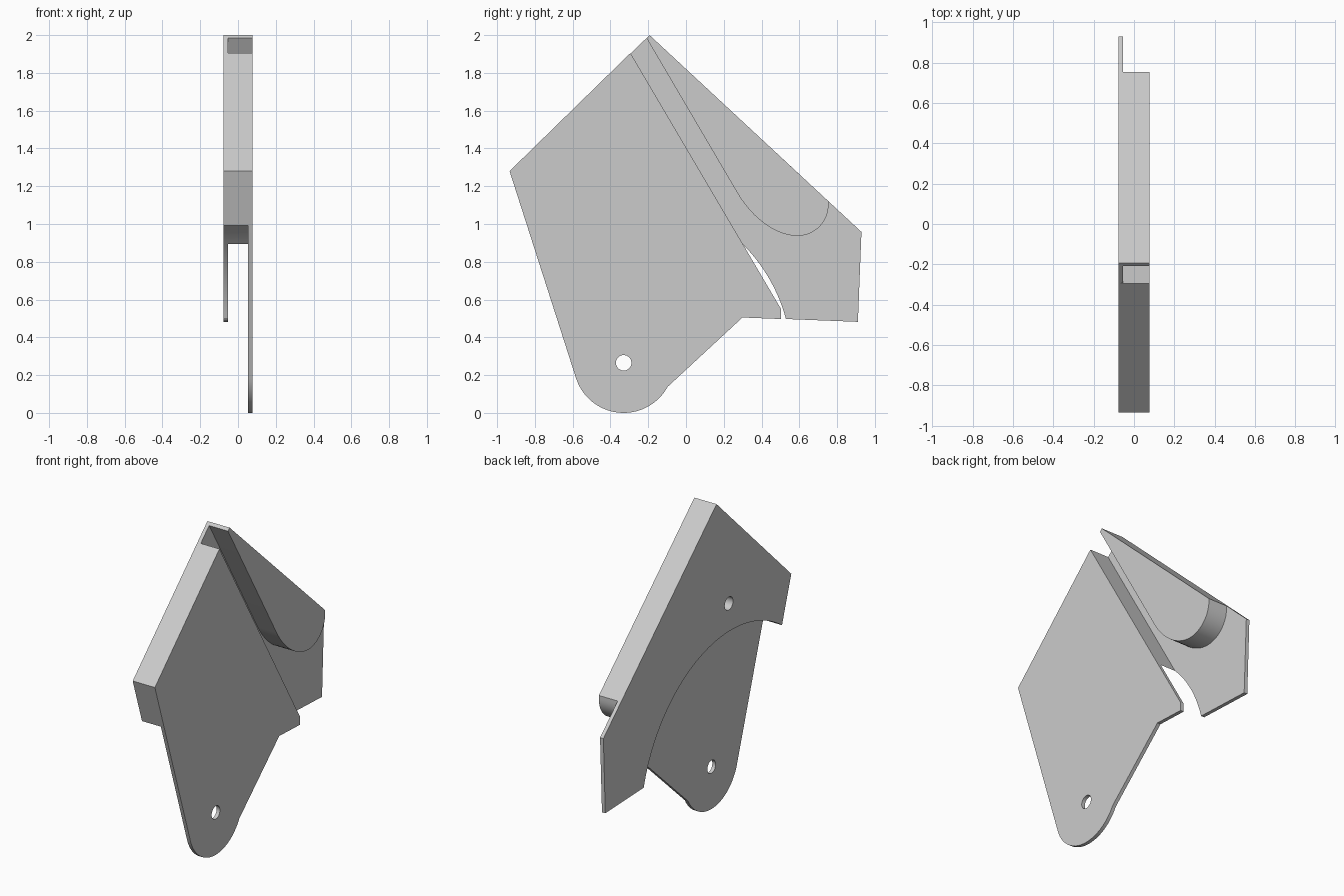
import bpy, bmesh
from math import sin, cos, radians
from mathutils import Vector
from mathutils.geometry import interpolate_bezier

old = bpy.data.objects.get("Cube")
if old:
    bpy.data.objects.remove(old, do_unlink=True)

grey = bpy.data.materials.new("plain grey")
grey.use_nodes = True
grey.diffuse_color = (0.6, 0.6, 0.6, 1)
grey.node_tree.nodes["Principled BSDF"].inputs["Base Color"].default_value = (0.6, 0.6, 0.6, 1)

HALF, WALL = 0.077, 0.023      # half thickness and plate thickness
INNER = HALF - WALL
LAP = HALF - WALL / 2          # inner parts sink halfway into the plates
PIVOT = (-0.33, 0.265)


def arc(centre, radius, start, end, steps=32):
    angles = [radians(start + (end - start) * i / steps) for i in range(steps + 1)]
    return [(centre[0] + radius * cos(a), centre[1] + radius * sin(a)) for a in angles]


def bezier(a, b, c, d, steps=16):
    pts = interpolate_bezier(*[Vector((*p, 0)) for p in (a, b, c, d)], steps)
    return [(p.x, p.y) for p in pts]


def prism(name, outline, x0, x1):
    """Extrude a side-on (y, z) outline from x0 to x1."""
    bm = bmesh.new()
    face = bm.faces.new([bm.verts.new((x0, y, z)) for y, z in outline])
    ext = bmesh.ops.extrude_face_region(bm, geom=[face])
    moved = [v for v in ext["geom"] if isinstance(v, bmesh.types.BMVert)]
    bmesh.ops.translate(bm, verts=moved, vec=(x1 - x0, 0, 0))
    bmesh.ops.recalc_face_normals(bm, faces=bm.faces)
    mesh = bpy.data.meshes.new(name)
    bm.to_mesh(mesh)
    bm.free()
    mesh.materials.append(grey)
    ob = bpy.data.objects.new(name, mesh)
    bpy.context.collection.objects.link(ob)
    return ob


def combine(target, tool, operation):
    mod = target.modifiers.new(operation.title(), "BOOLEAN")
    mod.operation, mod.solver, mod.object = operation, "EXACT", tool
    bpy.context.view_layer.objects.active = target
    bpy.ops.object.modifier_apply(modifier=mod.name)
    bpy.data.objects.remove(tool, do_unlink=True)


# Shared corners
front, peak = (-0.934, 1.28), (-0.193, 2.0)
slot_top, rear = (-0.294, 1.905), (0.929, 0.958)

# Back plate with a large swing clearance arc around the pivot
body = prism("bracket_body",
             [front, peak, rear, (0.91, 0.482), (0.532, 0.497)]
             + arc(PIVOT, 0.89, 15.1, 125.1, 48), -HALF, -INNER)

# Solid core joining the two plates
core = prism("core", [front, slot_top] + arc(PIVOT, 0.89, 45, 125.1, 40), -LAP, LAP)

# Pivot plate with a rounded tongue
pivot_plate = prism("pivot_plate",
                    [slot_top, front] + arc(PIVOT, 0.265, 197.8, 331.3)
                    + [(0.299, 0.505), (0.503, 0.497), (0.503, 0.55)], INNER, HALF)

# Raised guide above the slot, with a rounded lower end
guide = prism("guide",
              [peak, (-0.209, 1.984)]
              + bezier((0.272, 1.164), (0.352, 1.028), (0.479, 0.937), (0.59, 0.937))
              + bezier((0.59, 0.937), (0.68, 0.937), (0.754, 1.01), (0.754, 1.1))[1:]
              + [(0.754, 1.1205)], -LAP, HALF)

for part in (core, pivot_plate, guide):
    combine(body, part, "UNION")

# Pivot hole through the tongue, blind hole in the back plate
hole = arc(PIVOT, 0.041, 0, 348.75, 31)
combine(body, prism("pivot_hole", hole, 0, 2 * HALF), "DIFFERENCE")
hole = arc((-0.315, 1.33), 0.041, 0, 348.75, 31)
combine(body, prism("blind_hole", hole, -2 * HALF, INNER), "DIFFERENCE")

# Merge coplanar faces
bm = bmesh.new()
bm.from_mesh(body.data)
bmesh.ops.remove_doubles(bm, verts=bm.verts, dist=0.0005)
bmesh.ops.dissolve_limit(bm, angle_limit=radians(0.3), verts=bm.verts, edges=bm.edges)
bm.to_mesh(body.data)
bm.free()

bpy.ops.object.select_all(action="DESELECT")
body.select_set(True)
bpy.context.view_layer.objects.active = body
bpy.ops.object.shade_smooth_by_angle(angle=radians(20))
